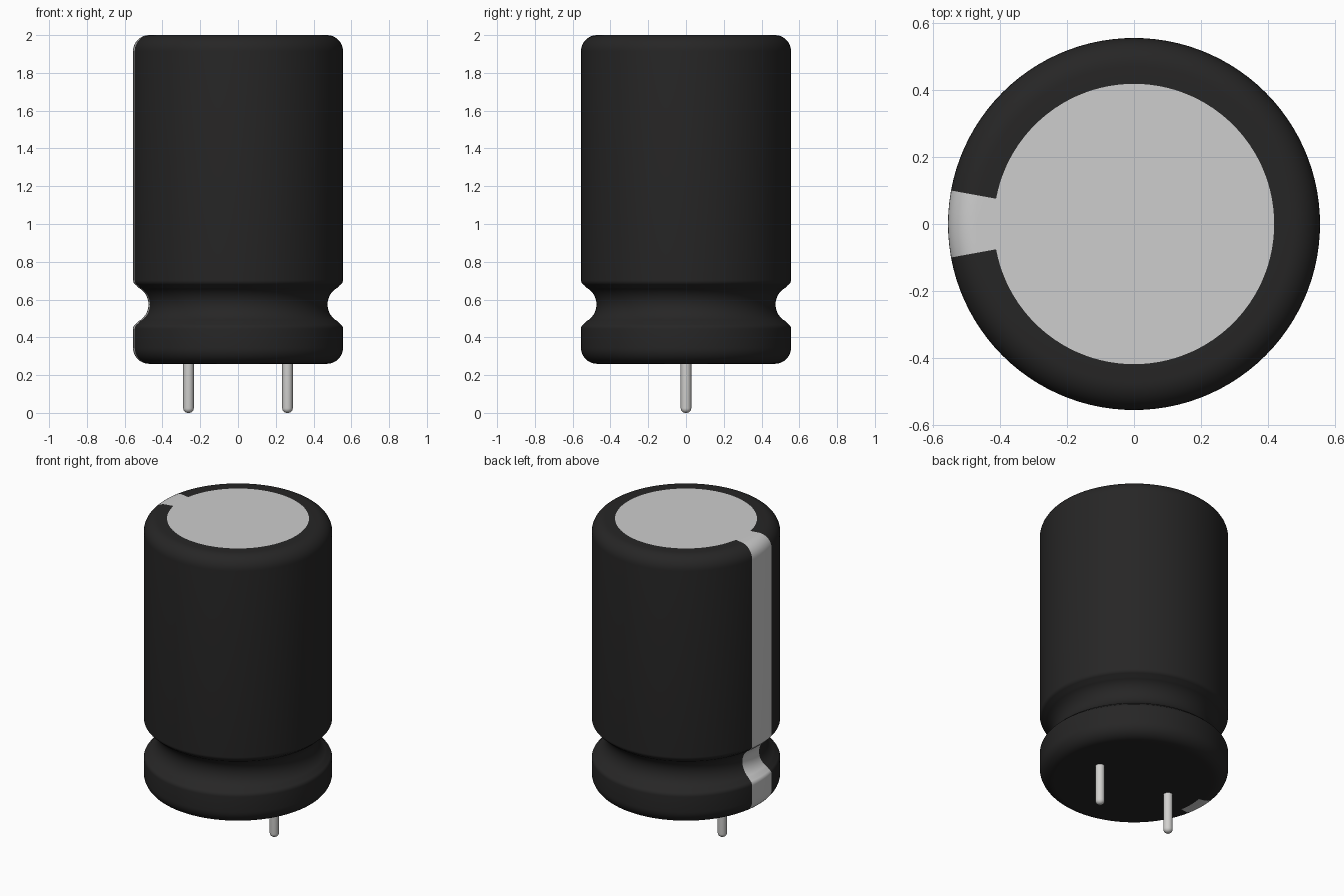
import bpy, bmesh, math

cube = bpy.data.objects.get("Cube")
if cube:
    bpy.data.objects.remove(cube, do_unlink=True)


def material(name, rgb):
    m = bpy.data.materials.new(name)
    m.use_nodes = True
    m.diffuse_color = (*rgb, 1)
    b = next(n for n in m.node_tree.nodes if n.type == 'BSDF_PRINCIPLED')
    b.inputs["Base Color"].default_value = (*rgb, 1)
    b.inputs["Roughness"].default_value = 0.5
    return m


BLACK = material("black sleeve", (0.0195, 0.019, 0.019))
SILVER = material("aluminium grey", (0.61, 0.61, 0.61))
PIN = material("pin metal", (0.64, 0.635, 0.62))


def arc(cr, cz, radius, start, end, steps):
    """Points (r, z) along an arc, angles in degrees."""
    pts = []
    for i in range(steps + 1):
        a = math.radians(start + (end - start) * i / steps)
        pts.append((cr + radius * math.cos(a), cz + radius * math.sin(a)))
    return pts


def lathe(name, profile, segs, mats, x=0.0, rule=None):
    """Spin an (r, z) profile, bottom to top, around the vertical axis."""
    bm = bmesh.new()
    rings = []
    for r, z in profile:
        if r < 1e-6:
            rings.append([bm.verts.new((0, 0, z))] * segs)
        else:
            rings.append([bm.verts.new((r * math.cos(math.tau * i / segs),
                                        r * math.sin(math.tau * i / segs), z))
                          for i in range(segs)])
    for low, high in zip(rings, rings[1:]):
        for i in range(segs):
            j = (i + 1) % segs
            corners = dict.fromkeys((low[i], low[j], high[j], high[i]))
            face = bm.faces.new(list(corners))
            if rule:
                face.material_index = rule(face.calc_center_median())
    bm.normal_update()
    mesh = bpy.data.meshes.new(name)
    bm.to_mesh(mesh)
    bm.free()
    for m in mats:
        mesh.materials.append(m)
    ob = bpy.data.objects.new(name, mesh)
    ob.location.x = x
    bpy.context.collection.objects.link(ob)
    bpy.ops.object.select_all(action='DESELECT')
    ob.select_set(True)
    bpy.context.view_layer.objects.active = ob
    bpy.ops.object.shade_smooth_by_angle(angle=math.radians(35))
    return ob


R, BASE, TOP, FACE_R = 0.556, 0.26, 2.0, 0.419
FILLET, STRIPE_HALF = 0.085, math.radians(10.4)


def stripe_rule(c):
    """Polarity stripe down the -x side, wrapping over both rims."""
    on_side = abs(math.atan2(c.y, -c.x)) < STRIPE_HALF
    return 1 if on_side and math.hypot(c.x, c.y) > 0.44 else 0


def sleeve_rule(c):
    return 1 if c.z > TOP - 0.001 and abs(math.atan2(c.y, -c.x)) < STRIPE_HALF \
        else stripe_rule(c)


# Sleeve: flat base, rounded rim, crimp groove, straight wall, rounded top rim
profile = [(0, BASE), (0.44, BASE)]
profile += arc(R - FILLET, BASE + FILLET, FILLET, -90, 0, 10)
profile += arc(R - 0.03, 0.445, 0.03, 0, 65, 5)
profile += arc(0.575, 0.574, 0.101, 242, 118, 16)
profile += arc(R - 0.03, 0.703, 0.03, -65, 0, 5)
profile += arc(R - FILLET, TOP - FILLET, FILLET, 0, 90, 10)
profile += [(FACE_R, TOP)]
lathe("sleeve", profile, 104, [BLACK, SILVER], rule=sleeve_rule)

# Bare metal end of the can
lathe("can_top", [(FACE_R, TOP), (0, TOP)], 104, [SILVER])

# Two leads with rounded tips
pin_profile = [(0, 0)] + arc(0.003, 0.025, 0.025, -90, 0, 6) + [(0.028, 0.27), (0, 0.27)]
for name, x in (("left_lead", 0.262), ("right_lead", -0.262)):
    lathe(name, pin_profile, 24, [PIN], x=x)
